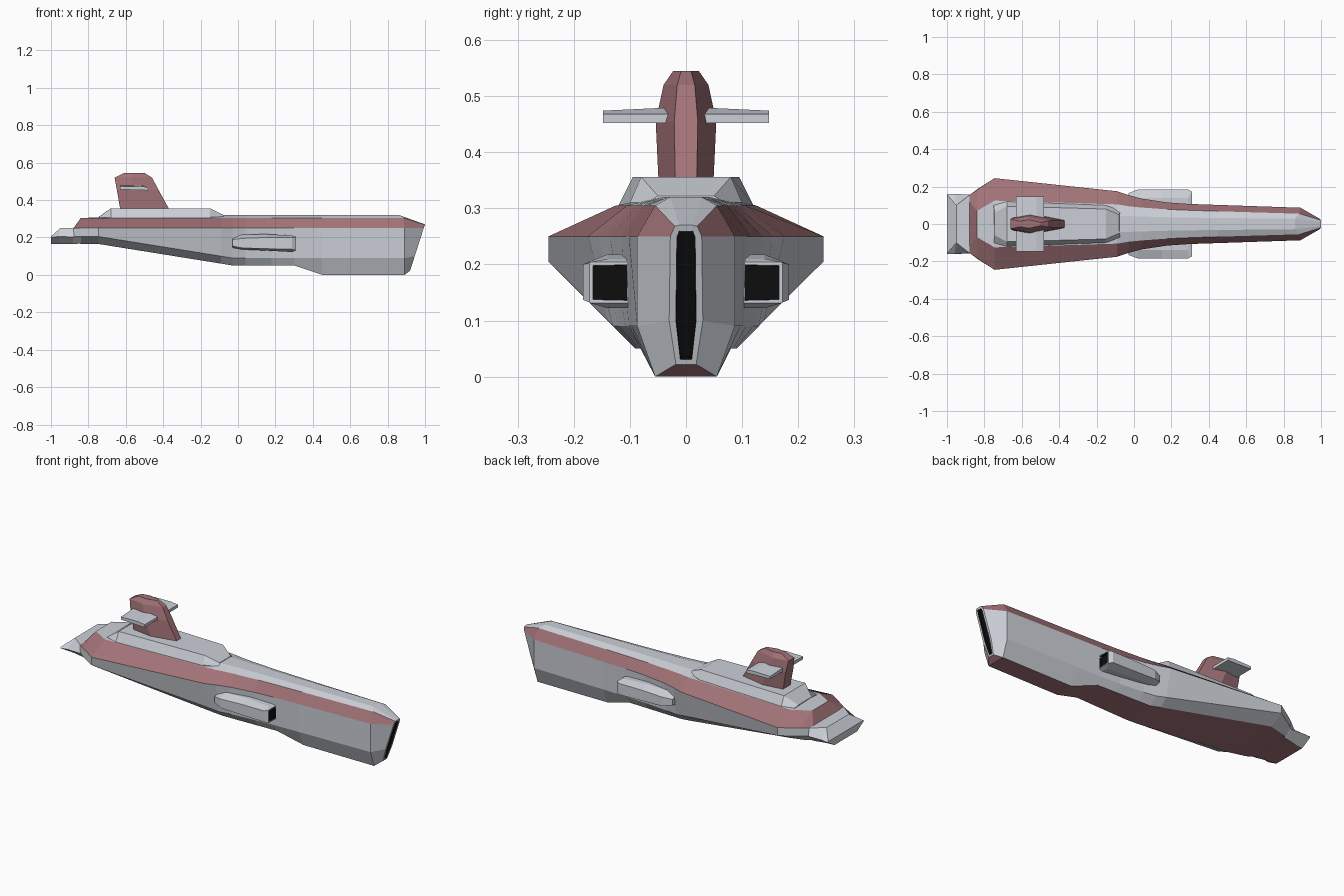
import bpy, bmesh


def material(name, rgb):
    m = bpy.data.materials.new(name)
    m.diffuse_color = (*rgb, 1)
    return m


MATS = [material("grey", (0.6, 0.63, 0.68)),
        material("dull_red", (0.36, 0.17, 0.185)),
        material("black", (0.004, 0.004, 0.004))]


def sym(half):
    """Close a half section (y > 0) with its mirror image."""
    return half + [(x, -y, z) for x, y, z in reversed(half)]


def loft(name, rings, strips=(), color=0, opening=None):
    """Skin a row of sections; strips lists the red bands.
    opening = border width of a black recess in the last cap."""
    bm = bmesh.new()
    rows = [[bm.verts.new(p) for p in r] for r in rings]
    n = len(rings[0])
    for a, b in zip(rows, rows[1:]):
        for i in range(n):
            j = (i + 1) % n
            f = bm.faces.new((a[i], a[j], b[j], b[i]))
            f.material_index = 1 if i in strips else color
    bm.faces.new(rows[0]).material_index = color
    mouth = bm.faces.new(rows[-1])
    mouth.material_index = color
    bmesh.ops.recalc_face_normals(bm, faces=bm.faces[:])
    if opening:
        bmesh.ops.inset_individual(bm, faces=[mouth], thickness=opening)
        walls = bmesh.ops.inset_individual(bm, faces=[mouth], thickness=0.0005, depth=-0.012)
        for f in walls["faces"] + [mouth]:
            f.material_index = 2
    if name == "hull":  # sloped red transom
        for f in bm.faces:
            c = f.calc_center_median()
            if c.x < -0.85 and c.z > 0.255:
                f.material_index = 1
    me = bpy.data.meshes.new(name)
    bm.to_mesh(me)
    bm.free()
    for m in MATS:
        me.materials.append(m)
    ob = bpy.data.objects.new(name, me)
    bpy.context.collection.objects.link(ob)
    return ob


def station(x, bottom, chine, rail, deck, top):
    """Hull half section at one x from (y, z) pairs."""
    return sym([(x, y, z) for y, z in (bottom, chine, rail, deck, top)])


# Main hull, stern to nose, with red rail stripe and red keel
loft("hull", [
    station(-0.88, (0.12, 0.17), (0.155, 0.205), (0.155, 0.25), (0.12, 0.25), (0.05, 0.25)),
    station(-0.84, (0.14, 0.166), (0.185, 0.205), (0.183, 0.25), (0.07, 0.305), (0.03, 0.305)),
    station(-0.745, (0.165, 0.165), (0.245, 0.205), (0.245, 0.25), (0.125, 0.305), (0.04, 0.306)),
    station(-0.09, (0.1, 0.06), (0.139, 0.1), (0.175, 0.25), (0.105, 0.305), (0.045, 0.32)),
    station(-0.03, (0.09, 0.05), (0.13, 0.09), (0.155, 0.25), (0.095, 0.305), (0.042, 0.32)),
    station(0.04, (0.088, 0.05), (0.12, 0.09), (0.136, 0.25), (0.088, 0.305), (0.04, 0.32)),
    station(0.18, (0.084, 0.05), (0.108, 0.09), (0.115, 0.25), (0.078, 0.305), (0.036, 0.32)),
    station(0.3, (0.08, 0.05), (0.102, 0.09), (0.107, 0.25), (0.073, 0.305), (0.034, 0.32)),
    station(0.45, (0.055, 0), (0.097, 0.09), (0.102, 0.25), (0.068, 0.305), (0.032, 0.32)),
    sym([(0.89, 0.055, 0), (0.89, 0.087, 0.09), (0.89, 0.087, 0.25),
         (0.885, 0.055, 0.305), (0.86, 0.028, 0.32)]),
    sym([(0.92, 0.018, 0.022), (0.945, 0.03, 0.1), (0.993, 0.028, 0.25),
         (0.999, 0.02, 0.268), (1.0, 0.012, 0.27)]),
], strips=(2, 6, 9), opening=0.012)

# Wedge tail behind the transom
loft("tail", [
    sym([(-0.8, 0.13, 0.17), (-0.8, 0.16, 0.205), (-0.8, 0.15, 0.248)]),
    sym([(-0.88, 0.12, 0.165), (-0.88, 0.158, 0.203), (-0.88, 0.155, 0.25)]),
    sym([(-0.95, 0.105, 0.165), (-0.96, 0.16, 0.205), (-0.95, 0.1, 0.25)]),
    sym([(-1.0, 0.1, 0.165), (-1.0, 0.16, 0.2), (-1.0, 0.158, 0.206)]),
], strips=(5,))

# Raised deck house
loft("deck_house", [
    sym([(-0.75, 0.1, 0.29), (-0.75, 0.1, 0.306), (-0.745, 0.06, 0.308)]),
    sym([(-0.68, 0.12, 0.29), (-0.68, 0.12, 0.306), (-0.68, 0.095, 0.356)]),
    sym([(-0.15, 0.1, 0.29), (-0.15, 0.1, 0.31), (-0.15, 0.08, 0.356)]),
    sym([(-0.07, 0.07, 0.29), (-0.07, 0.07, 0.31), (-0.08, 0.05, 0.322)]),
])


# Tail fin, thickest amidships
def fin(z, back, front, k):
    mid = back + (front - back) * 0.45
    return sym([(back, 0.035 * k, z), (mid, 0.054 * k, z), (front, 0.021 * k, z)])


loft("fin", [fin(0.34, -0.628, -0.362, 0.9), fin(0.455, -0.648, -0.425, 1),
             fin(0.52, -0.66, -0.46, 0.74), fin(0.545, -0.61, -0.5, 0.42)], color=1)

for s, side in ((1, "left"), (-1, "right")):
    # Fin planes
    loft(side + "_fin_plane", [
        [(-0.63, s * y, 0.457), (-0.48, s * y, 0.452), (-0.48, s * y, 0.468),
         (-0.52, s * y, top), (-0.63, s * y, top - 0.002)]
        for y, top in ((0.02, 0.48), (0.148, 0.474))])

    # Side pods with square intakes
    def pod(x, inner, mid, outer, z0, z1, z2, z3):
        return [(x, s * y, z) for y, z in ((inner, z0), (mid, z0), (outer, z1),
                                           (outer, z2), (mid, z3), (inner, z3))]

    loft(side + "_pod", [
        pod(-0.03, 0.08, 0.135, 0.165, 0.145, 0.155, 0.188, 0.196),
        pod(0.02, 0.08, 0.14, 0.184, 0.136, 0.144, 0.195, 0.215),
        pod(0.15, 0.08, 0.14, 0.184, 0.13, 0.14, 0.2, 0.218),
        pod(0.29, 0.08, 0.14, 0.184, 0.122, 0.137, 0.2, 0.21),
        pod(0.31, 0.1, 0.171, 0.172, 0.131, 0.132, 0.203, 0.204)], opening=0.007)
